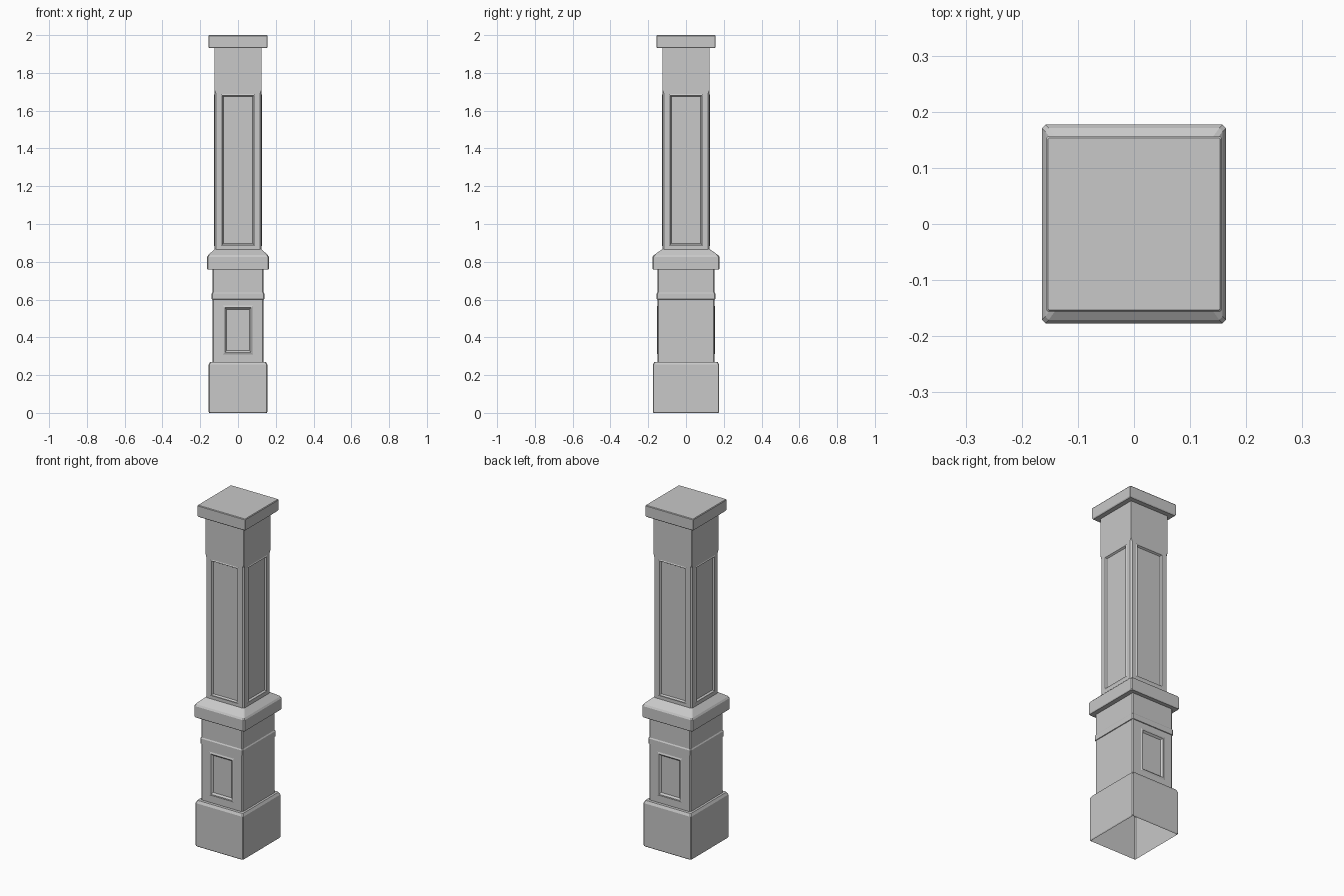
import bpy, bmesh

cube = bpy.data.objects.get("Cube")
if cube:
    bpy.data.objects.remove(cube, do_unlink=True)

grey = bpy.data.materials.new("stone_grey")
grey.use_nodes = True
colour = (0.58, 0.58, 0.58, 1)
grey.diffuse_color = colour
grey.node_tree.nodes["Principled BSDF"].inputs["Base Color"].default_value = colour


def ring(bm, z, hx, hy, c):
    """Rectangle with chamfered corners, counter-clockwise."""
    pts = [(hx - c, -hy), (hx, c - hy), (hx, hy - c), (hx - c, hy),
           (c - hx, hy), (-hx, hy - c), (-hx, c - hy), (c - hx, -hy)]
    return [bm.verts.new((x, y, z)) for x, y in pts]


def inset_to(bm, face, normal, hw, z0, z1, depth):
    """Inset a wall face to an exact rectangle, pushed along its normal."""
    bmesh.ops.inset_individual(bm, faces=[face], thickness=0.002)
    tangent = 1 if abs(normal.x) > 0.5 else 0
    mid = face.calc_center_median().z
    for v in face.verts:
        v.co[tangent] = hw if v.co[tangent] > 0 else -hw
        v.co.z = z1 if v.co.z > mid else z0
        v.co += normal * depth


def loft(name, rings, top=False, panel_row=None, sides=(), steps=()):
    """Stack rings into a hollow post section, with optional wall panels."""
    bm = bmesh.new()
    loops = [ring(bm, *r) for r in rings]
    walls = []
    for row, (a, b) in enumerate(zip(loops, loops[1:])):
        for i in range(8):
            j = (i + 1) % 8
            f = bm.faces.new((a[i], a[j], b[j], b[i]))
            if row == panel_row and i in sides:
                walls.append(f)
    if top:
        bm.faces.new(loops[-1])
    bm.normal_update()
    for f in walls:
        normal = f.normal.copy()
        for step in steps:
            inset_to(bm, f, normal, *step)
    mesh = bpy.data.meshes.new(name)
    bm.to_mesh(mesh)
    bm.free()
    mesh.materials.append(grey)
    obj = bpy.data.objects.new(name, mesh)
    bpy.context.collection.objects.link(obj)


RIGHT, BACK, LEFT, FRONT = 1, 3, 5, 7

# Plinth, open underneath
loft("base", [(0, 0.152, 0.172, 0.005), (0.006, 0.156, 0.176, 0.005),
              (0.255, 0.156, 0.176, 0.005), (0.27, 0.148, 0.168, 0.005),
              (0.27, 0.135, 0.151, 0.005)])

# Lower shaft with a moulded panel on front and back
loft("lower_shaft", [(0.27, 0.135, 0.151, 0.005), (0.6, 0.135, 0.151, 0.005),
                     (0.765, 0.135, 0.151, 0.005)],
     panel_row=0, sides=(FRONT, BACK),
     steps=[(0.08, 0.31, 0.568, 0), (0.073, 0.317, 0.561, 0.003),
            (0.069, 0.321, 0.557, 0), (0.06, 0.33, 0.548, -0.01)])

# Thin trim around the lower shaft
loft("trim_band", [(0.6, 0.134, 0.15, 0.005), (0.602, 0.139, 0.155, 0.005),
                   (0.632, 0.139, 0.155, 0.005), (0.64, 0.134, 0.15, 0.005)])

# Collar sloping up to the upper shaft
loft("collar", [(0.758, 0.134, 0.15, 0.005), (0.758, 0.161, 0.174, 0.006),
                (0.763, 0.164, 0.177, 0.006), (0.825, 0.164, 0.177, 0.006),
                (0.835, 0.158, 0.171, 0.006), (0.867, 0.124, 0.124, 0.006)])

# Upper shaft with stop-chamfered corners and four recessed panels
loft("upper_shaft", [(0.865, 0.125, 0.125, 0.009), (1.69, 0.125, 0.125, 0.009),
                     (1.71, 0.125, 0.125, 0.001), (1.935, 0.125, 0.125, 0.001)],
     panel_row=0, sides=(RIGHT, BACK, LEFT, FRONT),
     steps=[(0.091, 0.883, 1.687, 0), (0.087, 0.887, 1.683, 0.002),
            (0.084, 0.89, 1.68, 0), (0.078, 0.896, 1.674, -0.01)])

# Flat cap
loft("cap", [(1.931, 0.124, 0.124, 0.001), (1.931, 0.152, 0.152, 0.002),
             (1.937, 0.156, 0.156, 0.002), (1.996, 0.156, 0.156, 0.002),
             (2, 0.153, 0.153, 0.002)], top=True)
